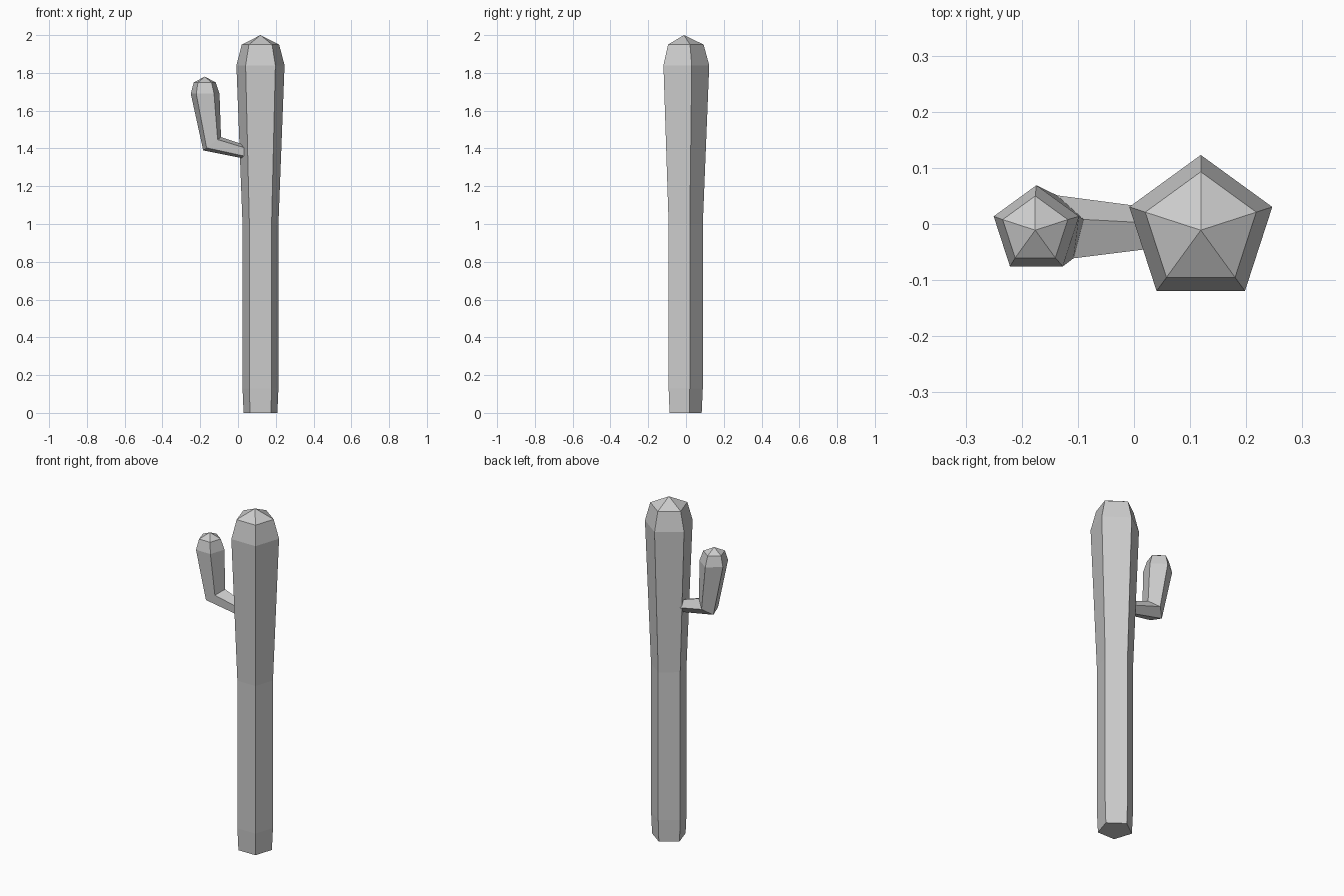
import bpy, bmesh
from math import sin, cos, radians
from mathutils import Vector

if "Cube" in bpy.data.objects:
    bpy.data.objects.remove(bpy.data.objects["Cube"], do_unlink=True)

SIDES = 5
Y = -0.011

grey = bpy.data.materials.new("plain_grey")
grey.use_nodes = True
colour = (0.6, 0.6, 0.6, 1)
grey.diffuse_color = colour
grey.node_tree.nodes["Principled BSDF"].inputs["Base Color"].default_value = colour


def stem(name, sections, tip):
    """Loft five-sided rings (x, z, radius, tilt in degrees) and close with a point."""
    bm = bmesh.new()
    rings = []
    for x, z, radius, tilt in sections:
        across = Vector((cos(radians(tilt)), 0, sin(radians(tilt))))
        ring = []
        for i in range(SIDES):
            a = radians(360 * i / SIDES)
            offset = across * -sin(a) + Vector((0, cos(a), 0))
            ring.append(bm.verts.new(Vector((x, Y, z)) + offset * radius))
        rings.append(ring)
    peak = bm.verts.new((tip[0], Y, tip[1]))
    bm.faces.new(rings[0])
    for low, high in zip(rings, rings[1:]):
        for i in range(SIDES):
            j = (i + 1) % SIDES
            bm.faces.new((low[i], low[j], high[j], high[i]))
    for i in range(SIDES):
        bm.faces.new((rings[-1][i], rings[-1][(i + 1) % SIDES], peak))
    bmesh.ops.recalc_face_normals(bm, faces=bm.faces)
    mesh = bpy.data.meshes.new(name)
    bm.to_mesh(mesh)
    bm.free()
    mesh.materials.append(grey)
    obj = bpy.data.objects.new(name, mesh)
    bpy.context.collection.objects.link(obj)
    return obj


# Trunk: slim below, swelling toward a faceted crown
T = 0.119
stem("cactus_trunk",
     [(T, 0, 0.094, 0), (T, 0.13, 0.1, 0), (T, 1.0, 0.1, 0),
      (T, 1.84, 0.134, 0), (T, 1.95, 0.104, 0)],
     (T, 2.0))

# Side arm: leaves the trunk, bends at a mitred elbow and rises
stem("cactus_arm",
     [(0.06, 1.375, 0.036, 90), (-0.137, 1.425, 0.062, 37),
      (-0.174, 1.69, 0.08, 0), (-0.176, 1.75, 0.061, 0)],
     (-0.176, 1.78))
